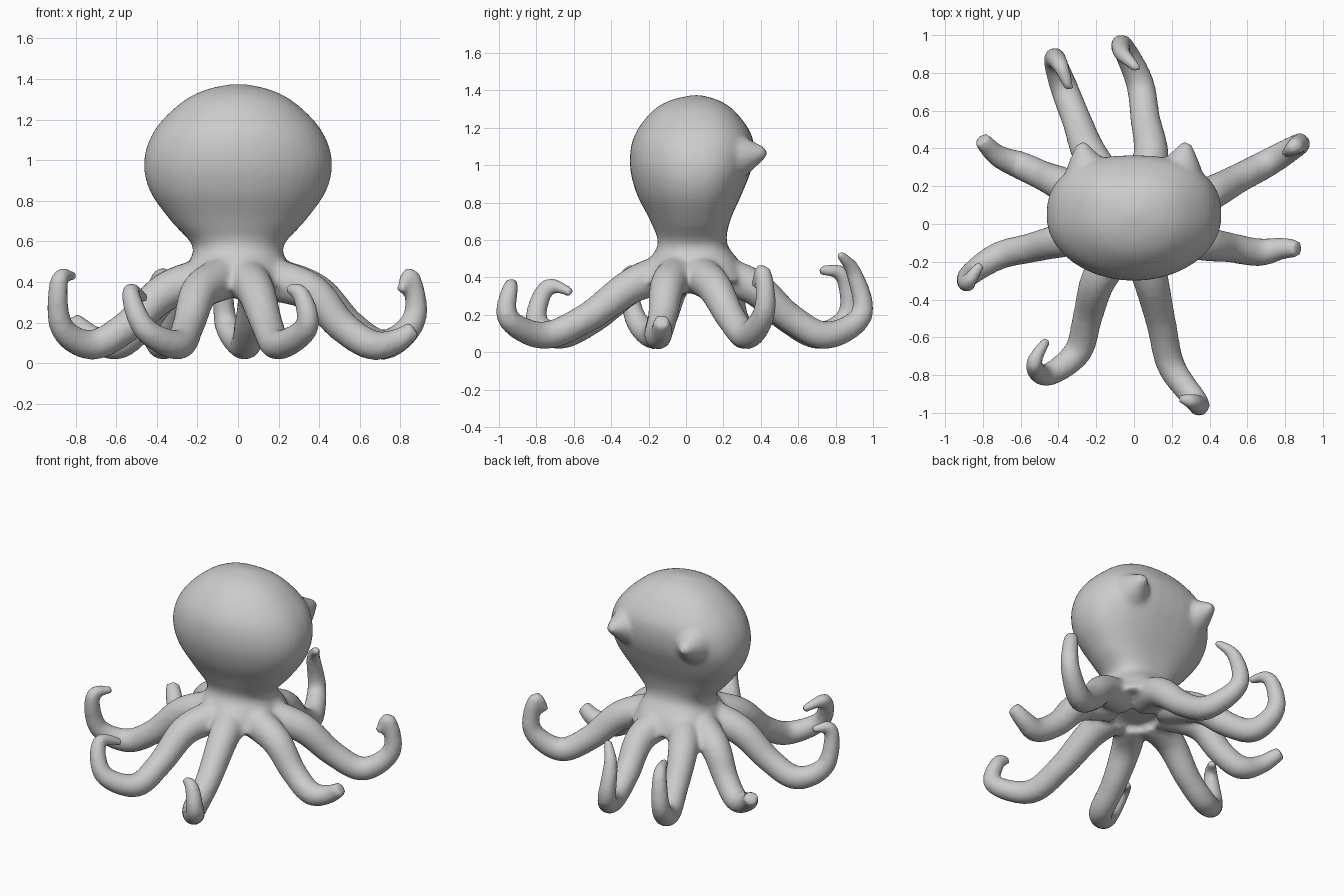
import bpy, bmesh, math
from mathutils import Vector

if "Cube" in bpy.data.objects:
    bpy.data.objects.remove(bpy.data.objects["Cube"])

skin = bpy.data.materials.new("grey skin")
skin.diffuse_color = (0.6, 0.6, 0.6, 1)
skin.use_nodes = True
skin.node_tree.nodes["Principled BSDF"].inputs["Base Color"].default_value = skin.diffuse_color
bm = bmesh.new()


def loft(rings):
    """Skin closed rings of points and cap both ends."""
    loops = [[bm.verts.new(p) for p in r] for r in rings]
    n = len(loops[0])
    for a, b in zip(loops, loops[1:]):
        for i in range(n):
            j = (i + 1) % n
            bm.faces.new((a[i], a[j], b[j], b[i]))
    bm.faces.new(loops[0][::-1])
    bm.faces.new(loops[-1])


def spline(pts, steps):
    """Smooth interpolation through points of any length."""
    pts = [Vector(p) for p in pts]
    p = [2 * pts[0] - pts[1]] + pts + [2 * pts[-1] - pts[-2]]
    out = []
    for i in range(1, len(p) - 2):
        for s in range(steps):
            t = s / steps
            out.append(0.5 * (2 * p[i] + (p[i + 1] - p[i - 1]) * t
                       + (2 * p[i - 1] - 5 * p[i] + 4 * p[i + 1] - p[i + 2]) * t ** 2
                       + (3 * p[i] - p[i - 1] - 3 * p[i + 1] + p[i + 2]) * t ** 3))
    return out + [pts[-1]]


def tube(path):
    """Round tapering tube along (x, y, z, radius) points."""
    pts = spline(path, 6)
    pos = [p.to_3d() for p in pts]
    side, rings = Vector((0, 0, 1)), []
    for i, c in enumerate(pos):
        d = (pos[min(i + 1, len(pos) - 1)] - pos[max(i - 1, 0)]).normalized()
        side = (side - d * side.dot(d)).normalized()
        up = d.cross(side)
        rings.append([c + pts[i][3] * (side * math.cos(a) + up * math.sin(a))
                      for a in (k * math.tau / 14 for k in range(14))])
    loft(rings)


def tentacle(hip, low, *curl):
    """Drop from the skirt to the ground, then follow the curled end."""
    knee = [(h + l) / 2 for h, l in zip(hip, low)]
    path = [(hip[0] * 0.4, hip[1] * 0.4, 0.42), (*hip, 0.35),
            (*knee, 0.185), (*low, 0.09), *curl]
    radii = (0.11, 0.095, 0.08, 0.075, 0.06, 0.045, 0.025)
    tube([(*p, r) for p, r in zip(path, radii)])


# head, neck and skirt: height, half width, front y, back y
profile = [(0.37, 0.30, -0.27, 0.34), (0.48, 0.25, -0.21, 0.29),
           (0.58, 0.225, -0.15, 0.22), (0.70, 0.33, -0.19, 0.235),
           (0.85, 0.435, -0.265, 0.30), (1.00, 0.463, -0.30, 0.355),
           (1.15, 0.41, -0.28, 0.355), (1.28, 0.285, -0.19, 0.27),
           (1.345, 0.165, -0.09, 0.18), (1.375, 0.04, 0.03, 0.08)]
mid = 0.04
rings = []
for z, w, front, back in spline(profile, 5):
    ring = []
    for k in range(40):
        c, s = math.cos(k * math.tau / 40), math.sin(k * math.tau / 40)
        e = 0.8 if s > 0 else 1.0   # squarer at the back
        depth = back - mid if s > 0 else mid - front
        ring.append((w * math.copysign(abs(c) ** e, c),
                     mid + depth * math.copysign(abs(s) ** e, s), z))
    rings.append(ring)
loft(rings)

# eye bumps
for sx in (-1, 1):
    tube([(sx * 0.21, 0.18, 1.03, 0.17), (sx * 0.25, 0.29, 1.05, 0.12),
          (sx * 0.28, 0.43, 1.07, 0.025)])

# back pair
tentacle((-.23, .36), (-.37, .72), (-.42, .87, .2), (-.39, .84, .41), (-.34, .71, .44))
tentacle((.09, .36), (.03, .75), (-.06, .94, .2), (-.06, .9, .42), (.02, .82, .53))
# left pair
tentacle((-.36, .2), (-.6, .31), (-.72, .36, .13), (-.81, .45, .21))
tentacle((-.36, -.08), (-.72, -.17), (-.87, -.27, .18), (-.88, -.31, .41), (-.81, -.21, .43))
# front pair
tentacle((-.19, -.3), (-.3, -.68), (-.46, -.8, .17), (-.53, -.74, .35), (-.46, -.61, .32))
tentacle((.09, -.3), (.2, -.76), (.34, -.95, .18), (.31, -.94, .34), (.24, -.92, .37))
# right pair
tentacle((.36, -.1), (.66, -.15), (.78, -.13, .11), (.87, -.13, .17))
tentacle((.38, .15), (.72, .33), (.87, .42, .22), (.85, .41, .43), (.8, .37, .35))

bmesh.ops.recalc_face_normals(bm, faces=bm.faces)
mesh = bpy.data.meshes.new("octopus_body")
bm.to_mesh(mesh)
bm.free()
mesh.materials.append(skin)
body = bpy.data.objects.new("octopus_body", mesh)
bpy.context.collection.objects.link(body)

# fuse all parts into one soft skin
fuse = body.modifiers.new("fuse", 'REMESH')
fuse.mode = 'VOXEL'
fuse.voxel_size = 0.016
fuse.use_smooth_shade = True
soft = body.modifiers.new("soften", 'SMOOTH')
soft.factor = 0.5
soft.iterations = 8
